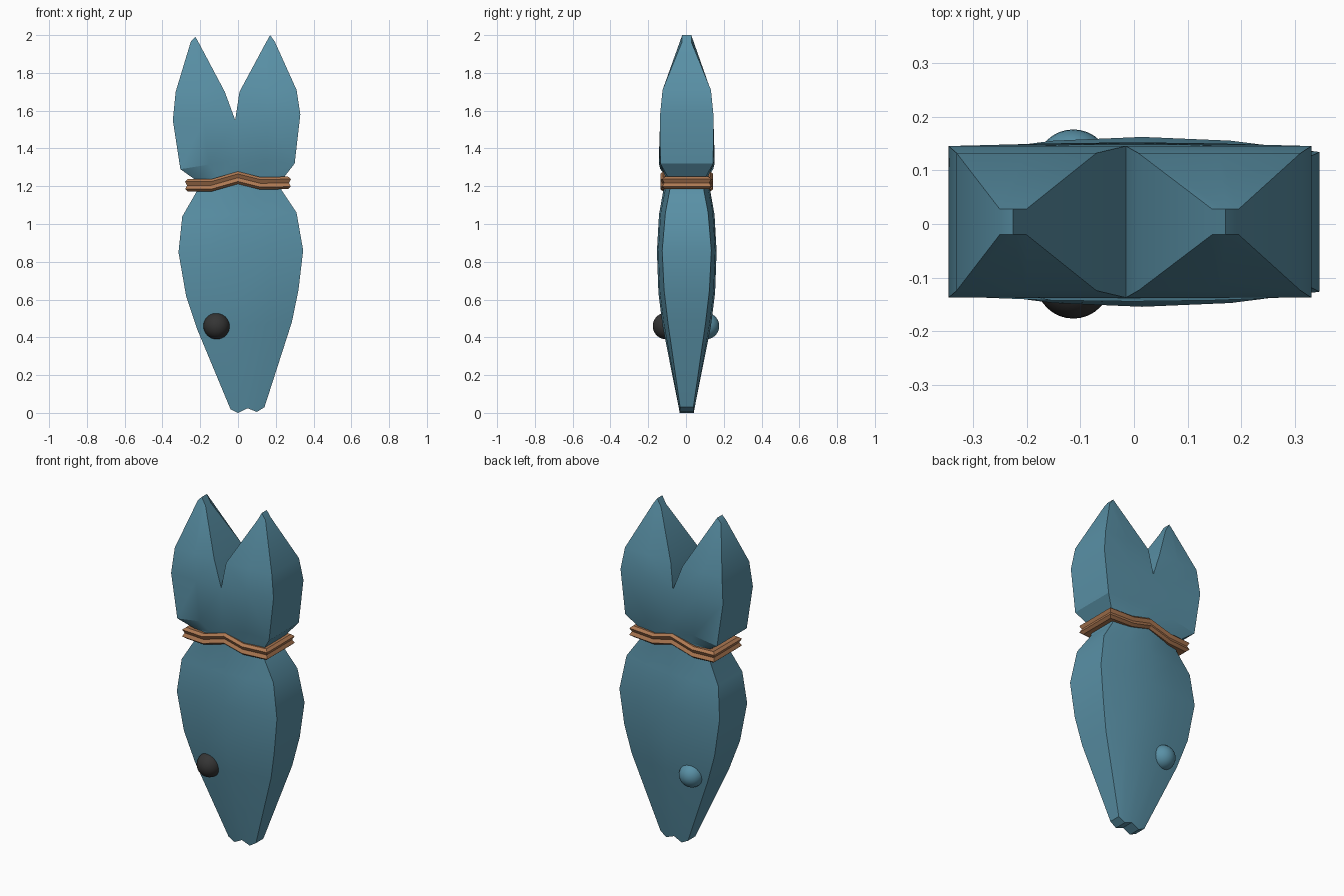
import bpy, bmesh, math
from mathutils import Vector

cube = bpy.data.objects.get("Cube")
if cube:
    bpy.data.objects.remove(cube)


def material(name, rgb):
    m = bpy.data.materials.new(name)
    m.use_nodes = True
    m.diffuse_color = (*rgb, 1)
    bsdf = m.node_tree.nodes["Principled BSDF"]
    bsdf.inputs["Base Color"].default_value = (*rgb, 1)
    bsdf.inputs["Roughness"].default_value = 0.7
    return m


blue = material("slate blue", (0.10, 0.28, 0.38))
black = material("eye black", (0.035, 0.035, 0.035))
brown = material("rope brown", (0.42, 0.19, 0.085))


def finish(name, bm, mat, angle):
    bmesh.ops.remove_doubles(bm, verts=bm.verts, dist=0.0005)
    bmesh.ops.recalc_face_normals(bm, faces=bm.faces)
    mesh = bpy.data.meshes.new(name)
    bm.to_mesh(mesh)
    bm.free()
    ob = bpy.data.objects.new(name, mesh)
    bpy.context.collection.objects.link(ob)
    mesh.materials.append(mat)
    bpy.ops.object.select_all(action='DESELECT')
    ob.select_set(True)
    bpy.context.view_layer.objects.active = ob
    bpy.ops.object.shade_smooth_by_angle(angle=math.radians(angle))
    return ob


def loft(bm, rows, cap_start, cap_end, open_first=False):
    """Skin rows of (x, z, half depth) points as a front, a back and two rims."""
    mid = 0.004
    rings = []
    for row in rows:
        front = [bm.verts.new((x, mid - d, z)) for x, z, d in row]
        back = [bm.verts.new((x, mid + d, z)) for x, z, d in row]
        rings.append(front + back[::-1])
    n = len(rings[0])
    for k, (a, b) in enumerate(zip(rings, rings[1:])):
        for i in range(n):
            if open_first and k == 0 and i == n // 2 - 1:
                continue
            j = (i + 1) % n
            bm.faces.new((a[i], a[j], b[j], b[i]))
    for ring, cap in ((rings[0], cap_start), (rings[-1], cap_end)):
        if cap:
            for i in range(n // 2 - 1):
                bm.faces.new((ring[i], ring[i + 1], ring[n - 2 - i], ring[n - 1 - i]))


# Fish body, head down: left x, left z, centre z, right x, right z, centre and edge depth
sections = [
    (-0.215, 0.44, 0.46, 0.285, 0.48, 0.128, 0.10),
    (-0.275, 0.62, 0.635, 0.32, 0.65, 0.15, 0.12),
    (-0.315, 0.85, 0.855, 0.345, 0.86, 0.158, 0.13),
    (-0.295, 1.04, 1.05, 0.31, 1.06, 0.147, 0.113),
    (-0.22, 1.17, 1.20, 0.23, 1.18, 0.12, 0.09),
    (-0.22, 1.23, 1.27, 0.23, 1.23, 0.12, 0.09),
    (-0.305, 1.29, 1.34, 0.30, 1.32, 0.148, 0.14),
]
rows = [[(-0.04, 0.02, 0.035), (0.0, 0.0, 0.037), (0.05, 0.025, 0.038),
         (0.10, 0.005, 0.037), (0.14, 0.03, 0.035)]]
for xl, zl, zc, xr, zr, dc, de in sections:
    row = []
    for i in range(5):
        s = i / 2 - 1
        z = zc + ((zl if s < 0 else zr) - zc) * abs(s)
        row.append((xl + (xr - xl) * i / 4, z, dc + (de - dc) * s * s))
    rows.append(row)
bm = bmesh.new()
loft(bm, rows, True, False)


# Two tail lobes sharing the notch at the middle
def span(outer, inner, depth, lift=0.0):
    mx, mz = (outer[0] + inner[0]) / 2, (outer[1] + inner[1]) / 2 + lift
    return [(*outer, depth), (mx, mz, depth), (*inner, depth)]


notch = (-0.015, 1.55)
left_base, right_base = rows[-1][:3], rows[-1][:1:-1]
loft(bm, [left_base, span((-0.345, 1.55), notch, 0.141),
          span((-0.33, 1.70), (-0.07, 1.70), 0.128),
          span((-0.25, 1.965), (-0.20, 1.945), 0.024, 0.035)], False, True, True)
loft(bm, [right_base, span((0.33, 1.58), notch, 0.141),
          span((0.31, 1.71), (0.008, 1.70), 0.128),
          span((0.195, 1.965), (0.145, 1.955), 0.024, 0.04)], False, True, True)
finish("fish_body", bm, blue, 30)

# Rope band: a grooved profile swept around the narrow of the tail
half = [(-0.255, 1.205), (-0.14, 1.205), (0.0, 1.245), (0.12, 1.215), (0.255, 1.218)]
path = [Vector((x, -0.105 if abs(x) > 0.2 else -0.115, z)) for x, z in half]
path += [Vector((p.x, -p.y, p.z)) for p in path[::-1]]
profile = [(-0.03, -0.025), (0.01, -0.033), (0.025, -0.02), (0.015, 0.0),
           (0.025, 0.02), (0.01, 0.033), (-0.03, 0.025)]
bm = bmesh.new()
rings = []
for p in path:
    sx = math.copysign(1, p.x) if abs(p.x) > 0.2 else 0
    out = Vector((sx, math.copysign(1, p.y), 0))
    rings.append([bm.verts.new(p + out * o + Vector((0, 0.004, h))) for o, h in profile])
for k, ring in enumerate(rings):
    nxt = rings[(k + 1) % len(rings)]
    for i in range(len(profile)):
        j = (i + 1) % len(profile)
        bm.faces.new((ring[i], ring[j], nxt[j], nxt[i]))
finish("rope_band", bm, brown, 20)

# Eyes: one on each flat side of the fish
for name, side, mat in (("front_eye", -1, black), ("back_eye", 1, blue)):
    bm = bmesh.new()
    bmesh.ops.create_uvsphere(bm, u_segments=32, v_segments=16, radius=0.07)
    bmesh.ops.translate(bm, verts=bm.verts, vec=(-0.113, side * 0.106, 0.46))
    finish(name, bm, mat, 40)
